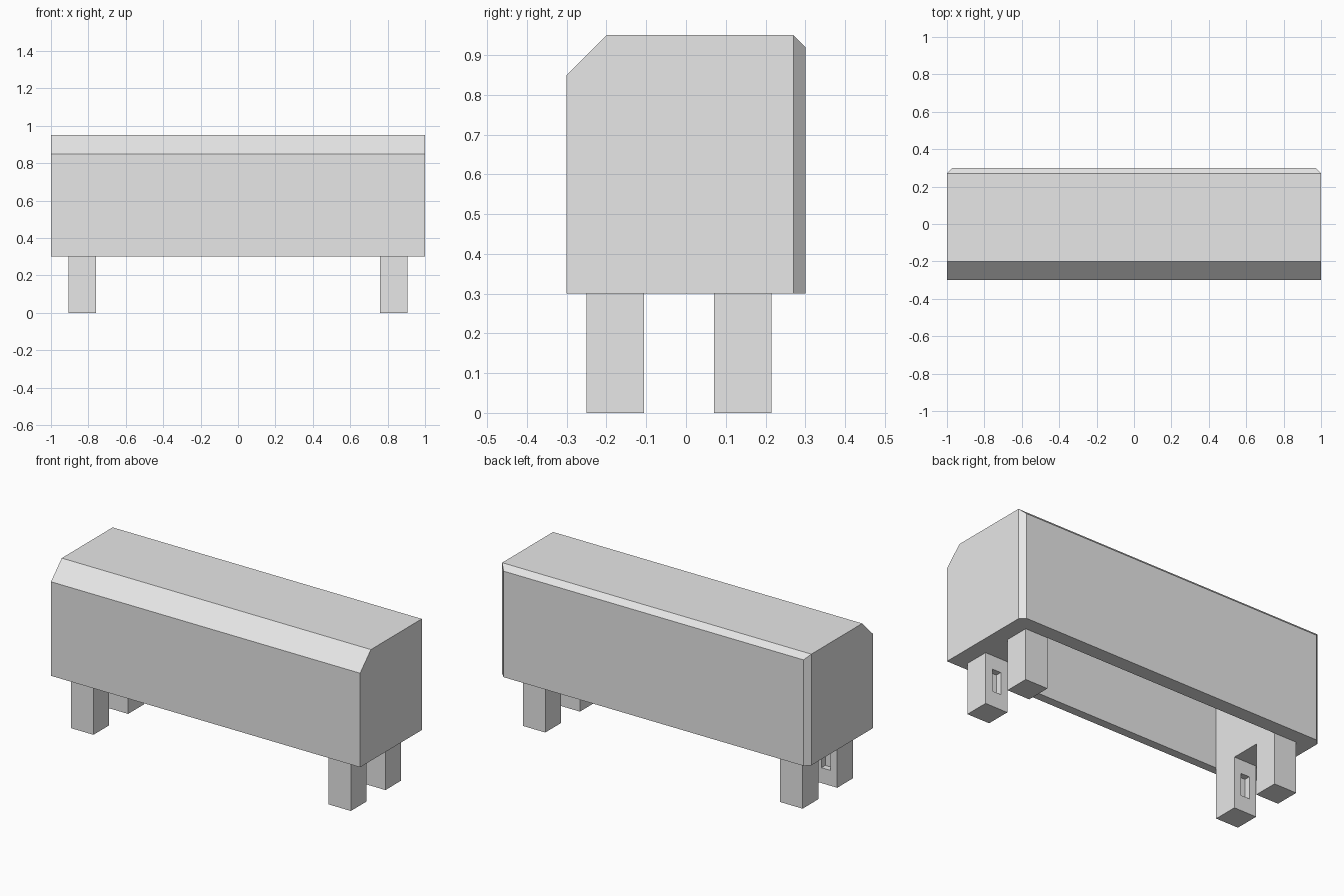
import bpy, bmesh

# Remove the default cube
old = bpy.data.objects.get("Cube")
if old:
    bpy.data.objects.remove(old, do_unlink=True)

# Single material
grey = bpy.data.materials.new("light_grey")
grey.use_nodes = True
colour = (0.8, 0.8, 0.8, 1.0)
grey.diffuse_color = colour
grey.node_tree.nodes["Principled BSDF"].inputs["Base Color"].default_value = colour


def add_object(name, bm):
    bmesh.ops.recalc_face_normals(bm, faces=bm.faces)
    mesh = bpy.data.meshes.new(name)
    bm.to_mesh(mesh)
    bm.free()
    mesh.materials.append(grey)
    obj = bpy.data.objects.new(name, mesh)
    bpy.context.collection.objects.link(obj)
    return obj


def box(name, low, high):
    bm = bmesh.new()
    bmesh.ops.create_cube(bm, size=1)
    for v in bm.verts:
        v.co = [a + (c + 0.5) * (b - a) for a, b, c in zip(low, high, v.co)]
    return add_object(name, bm)


def cut(target, cutter):
    mod = target.modifiers.new("cut", 'BOOLEAN')
    mod.operation = 'DIFFERENCE'
    mod.solver = 'EXACT'
    mod.object = cutter
    cutter.hide_render = True
    cutter.display_type = 'WIRE'
    cutter.hide_set(True)


# Body: side profile swept along the length
BOTTOM, TOP, BACK, BEVEL = 0.3, 0.95, 0.3, 0.03
seam = BACK - BEVEL
profile = [(-0.3, BOTTOM), (seam, BOTTOM), (seam, TOP), (-0.2, TOP), (-0.3, 0.85)]
bm = bmesh.new()
end = bm.faces.new([bm.verts.new((-1, y, z)) for y, z in profile])
swept = bmesh.ops.extrude_face_region(bm, geom=[end], use_keep_orig=True)["geom"]
bmesh.ops.translate(bm, vec=(2, 0, 0), verts=[v for v in swept if isinstance(v, bmesh.types.BMVert)])
bm.normal_update()

# Tapered back panel, bevelled on its sides and top
back = [f for f in bm.faces if all(abs(v.co.y - seam) < 1e-4 for v in f.verts)]
panel = bmesh.ops.extrude_face_region(bm, geom=back)["geom"]
for v in (g for g in panel if isinstance(g, bmesh.types.BMVert)):
    v.co.y = BACK
    v.co.x *= 1 - BEVEL
    if v.co.z > BOTTOM + 0.1:
        v.co.z -= BEVEL
body = add_object("body", bm)

# Hollow underside
cut(body, box("cavity_cutter", (-0.76, -0.25, 0.1), (0.76, 0.215, 0.85)))

# Legs, with a shallow slot in the back of each front leg
for side, sx in (("right", -1), ("left", 1)):
    x0, x1 = sorted((sx * 0.76, sx * 0.905))
    box(f"back_leg_{side}", (x0, 0.07, 0), (x1, 0.215, BOTTOM))
    leg = box(f"front_leg_{side}", (x0, -0.25, 0), (x1, -0.105, BOTTOM))
    s0, s1 = sorted((sx * 0.803, sx * 0.86))
    cut(leg, box(f"slot_cutter_{side}", (s0, -0.14, 0.09), (s1, -0.05, 0.22)))
